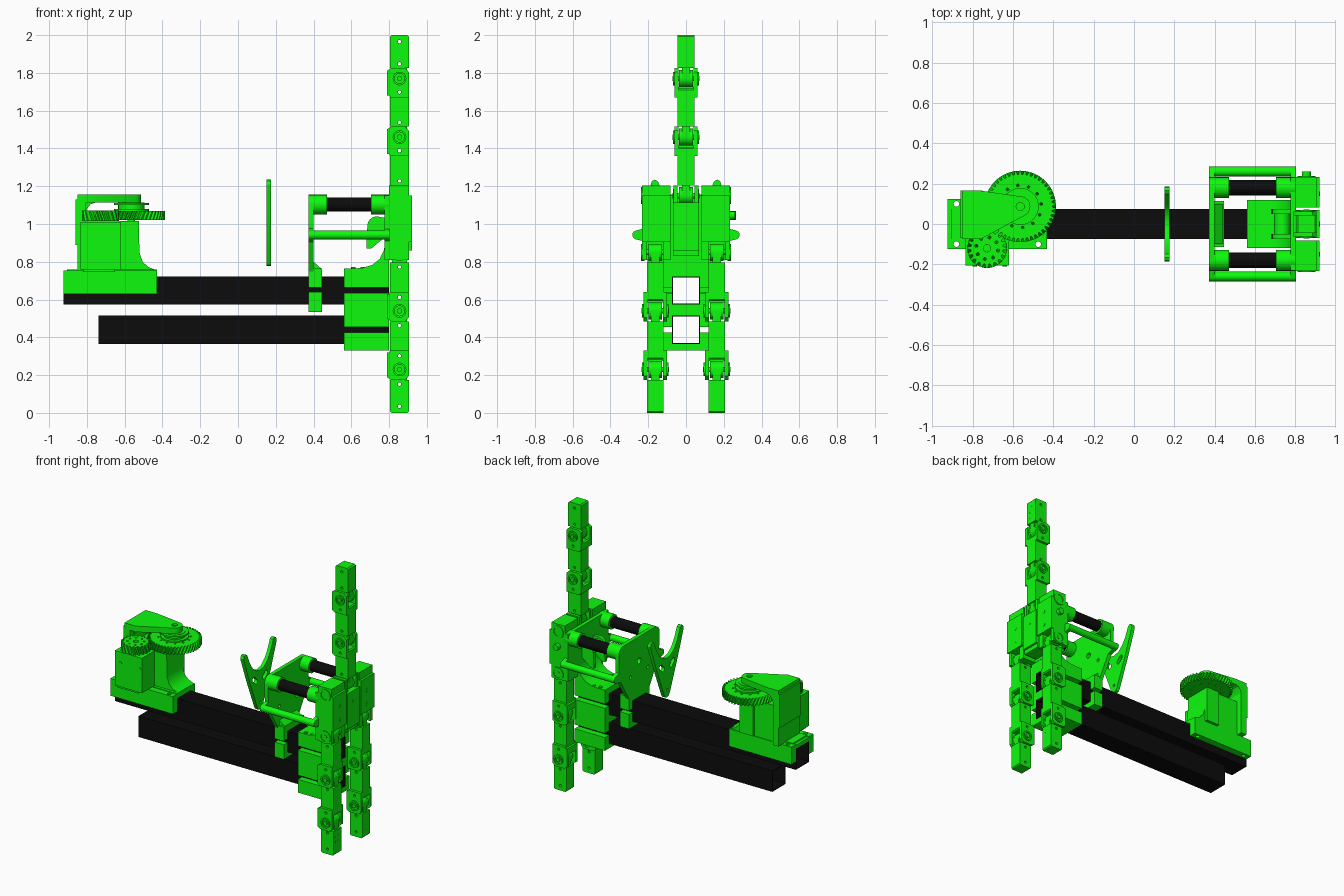
import bpy, bmesh
from math import sin, cos, pi
from mathutils import Vector
from mathutils.geometry import tessellate_polygon, convex_hull_2d

if "Cube" in bpy.data.objects:
    bpy.data.objects.remove(bpy.data.objects["Cube"])


def material(name, rgb):
    m = bpy.data.materials.new(name)
    m.diffuse_color = (*rgb, 1)
    m.use_nodes = True
    m.node_tree.nodes["Principled BSDF"].inputs["Base Color"].default_value = m.diffuse_color
    return m


GREEN = material("green_plastic", (0.004, 0.95, 0.004))
BLACK = material("black_tube", (0.0035, 0.0035, 0.0035))


def circle(u, v, r, n=24):
    return [(u + r * cos(2 * pi * i / n), v + r * sin(2 * pi * i / n)) for i in range(n)]


def rect(u0, v0, u1, v1):
    return [(u0, v0), (u1, v0), (u1, v1), (u0, v1)]


def hull(*groups):
    pts = [p for g in groups for p in g]
    return [pts[i] for i in convex_hull_2d([Vector(p) for p in pts])]


def prism(name, axis, loops, a, b, mat=GREEN):
    """Extrude an outline (first loop) with holes (other loops) from a to b along an axis."""
    flat = [p for loop in loops for p in loop]
    n = len(flat)
    place = {'x': lambda u, v, w: (w, u, v),
             'y': lambda u, v, w: (u, w, v),
             'z': lambda u, v, w: (u, v, w)}[axis]
    verts = [place(u, v, w) for w in (a, b) for u, v in flat]
    if len(loops) == 1:
        caps = [tuple(range(n))]
    else:
        caps = tessellate_polygon([[Vector((u, v, 0)) for u, v in l] for l in loops])
    faces = [tuple(t) for t in caps] + [tuple(i + n for i in t) for t in caps]
    start = 0
    for loop in loops:
        k = len(loop)
        faces += [(start + i, start + (i + 1) % k, n + start + (i + 1) % k, n + start + i)
                  for i in range(k)]
        start += k
    me = bpy.data.meshes.new(name)
    me.from_pydata(verts, [], faces)
    bm = bmesh.new()
    bm.from_mesh(me)
    bmesh.ops.recalc_face_normals(bm, faces=bm.faces[:])
    bm.to_mesh(me)
    bm.free()
    me.materials.append(mat)
    ob = bpy.data.objects.new(name, me)
    bpy.context.collection.objects.link(ob)
    return ob


def box(name, x0, x1, y0, y1, z0, z1, mat=GREEN):
    return prism(name, 'z', [rect(x0, y0, x1, y1)], z0, z1, mat)


def gear(name, x, y, r, teeth, z0, z1, holes, twist):
    outline = []
    for i in range(teeth):
        for f, rr in ((0, r - .018), (.3, r - .018), (.5, r), (.8, r)):
            t = 2 * pi * (i + f) / teeth
            outline.append((rr * cos(t), rr * sin(t)))
    ob = prism(name, 'z', [outline] + holes, z0, z1)
    for v in ob.data.vertices:          # slanted teeth
        t = twist * (v.co.z - z0) / (z1 - z0)
        px, py = v.co.x, v.co.y
        v.co.x, v.co.y = px * cos(t) - py * sin(t) + x, px * sin(t) + py * cos(t) + y


# Square tubes
for name, x0, zc in (("upper_tube", -.925, .648), ("lower_tube", -.738, .44)):
    prism(name, 'x', [rect(-.075, zc - .075, .075, zc + .075),
                      rect(-.069, zc - .069, .069, zc + .069)], x0, .80, BLACK)


# Clamp blocks around the tubes
def cap_block(name, x0, x1, w, z_open, z_notch, z_end):
    prism(name, 'x', [[(-w, z_open), (-.075, z_open), (-.075, z_notch), (.075, z_notch),
                       (.075, z_open), (w, z_open), (w, z_end), (-w, z_end)]], x0, x1)


cap_block("bracket_top", .56, .80, .12, .665, .723, .765)
cap_block("bracket_bottom", .56, .80, .12, .425, .365, .33)
prism("bracket_middle", 'x', [[
    (-.12, .455), (-.075, .455), (-.075, .515), (.075, .515), (.075, .455), (.12, .455),
    (.12, .635), (.075, .635), (.075, .573), (-.075, .573), (-.075, .635), (-.12, .635)]], .56, .80)
cap_block("carrier_clamp_top", .372, .445, .115, .665, .723, .765)
cap_block("carrier_clamp_bottom", .372, .445, .115, .64, .573, .535)
prism("bracket_gusset", 'y', [[(.56, .76), (.66, .768), (.71, .783), (.75, .815), (.772, .86),
                               (.78, .91), (.80, .91), (.80, .76)]], -.12, .12)
for sx in (.61, .66):
    for s in (-1, 1):
        prism("bracket_screw", 'z', [circle(sx, s * .1, .012, 12)], .76, .772)

# Cable guide behind the palm
for s in (-1, 1):
    prism("guide_cheek", 'y', [hull(circle(.735, .99, .05), rect(.68, .87, .705, .9),
                                    [(.79, 1.03), (.79, .94)])], s * .05, s * .075)
prism("guide_roller", 'y', [circle(.735, .985, .04)], -.05, .05)

# Carrier plate, palm plate, rods and sockets
tops = [circle(s * .18, 1.103, .052) for s in (-1, 1)]
sides = [circle(s * .195, .942, .03) for s in (-1, 1)]
prism("carrier_plate", 'x', [hull(*tops, *sides, rect(-.11, .74, .11, .76)),
                             circle(0, .98, .02), circle(-.1, .9, .012), circle(.1, .9, .012)],
      .372, .40)
prism("carrier_plate_chamfer", 'y', [[(.40, .76), (.445, .76), (.40, .80)]], -.1, .1)
prism("palm_back_plate", 'x', [rect(-.23, .81, .23, 1.15)], .775, .802)
for s in (-1, 1):
    for x0, x1 in ((.372, .40), (.775, .802)):
        prism("rod_ear", 'x', [hull(circle(s * .26, .942, .024),
                                    [(s * .19, .90), (s * .19, .985)])], x0, x1)
    prism("green_rod", 'x', [circle(s * .26, .942, .024)], .372, .80)
    prism("black_rod", 'x', [circle(s * .18, 1.103, .038)], .42, .75, BLACK)
    prism("carrier_socket", 'x', [circle(s * .18, 1.103, .052), circle(s * .18, 1.103, .038)],
          .39, .47)
    prism("palm_socket", 'x', [circle(s * .18, 1.103, .052), circle(s * .18, 1.103, .038)],
          .705, .80)

# Palm: two side knuckle blocks and a middle block, with finger slots
for s in (-1, 1):
    prism("palm_side_block", 'x', [[(s * y, z) for y, z in (
        (.081, .81), (.122, .81), (.122, .905), (.208, .905), (.208, .81), (.233, .81),
        (.233, 1.205), (.081, 1.205))]], .80, .905)
    prism("palm_side_cover", 'x', [rect(s * .081, .905, s * .233, 1.15)], .90, .92)
    for z in (.85, 1.15):
        prism("palm_boss", 'y', [circle(.855, z, .045), circle(.855, z, .03)],
              s * .22, s * .238)
    for z in (.96, 1.06):
        prism("palm_screw", 'x', [circle(s * .15, z, .012, 16)], .918, .922)
box("palm_middle_block", .80, .905, -.069, .069, .83, 1.115)
box("palm_middle_cover", .90, .92, -.069, .069, .86, 1.115)
prism("palm_screw", 'x', [circle(0, 1.04, .013, 16)], .918, .922)
prism("palm_side_knob", 'y', [circle(.855, 1.045, .022)], .23, .26)


# Fingers: the lower pair is the upper one turned upside down
def finger(yc, flip):
    Z = (lambda z: 2 - z) if flip else (lambda z: z)

    def part(name, loops, y0, y1):
        prism(name, 'y', [[(x, Z(z)) for x, z in l] for l in loops], yc + y0, yc + y1)

    hinges = (1.15, 1.46, 1.77)
    for i, h in enumerate(hinges):
        tip = i == 2
        top = 2.0 if tip else hinges[i + 1] - .052
        base = h + .055
        outline = [(.805, base), (.905, base), (.905, top - .008), (.897, top),
                   (.813, top), (.805, top - .008)]
        holes = [circle(.855, h + .078, .009, 12),
                 circle(.855, 1.965 if tip else top - .02, .009, 12)]
        part("finger_link", [outline] + holes, -.044, .044)
        part("finger_tongue", [hull(circle(.855, h, .044), rect(.815, h + .055, .895, h + .06))],
             -.022, .022)
        for s in (-1, 1):
            part("finger_spool", [circle(.855, h, .045)], s * .022, s * .036)
            part("hinge_boss", [circle(.855, h, .036), circle(.855, h, .026)], s * .06, s * .07)
            part("hinge_pin", [circle(.855, h, .014, 16)], s * .02, s * .072)
            if i:
                part("hinge_cheek", [[(.805, h - .1), (.905, h - .1), (.905, h + .035),
                                      (.885, h + .055), (.81, h + .055), (.79, h + .042),
                                      (.79, h - .065)], circle(.855, h - .072, .009, 12)],
                     s * .04, s * .062)
            elif not flip:
                part("hinge_cheek", [rect(.80, h - .05, .905, h + .055)], s * .046, s * .067)
        if i:
            box("finger_back_bridge", .79, .81, yc - .062, yc + .062,
                *sorted((Z(h - .09), Z(h - .045))))
    for dy, z in ((0, 1.95), (-.02, 1.91), (.02, 1.91), (-.02, 1.87), (.02, 1.87)):
        prism("fingertip_dot", 'x', [circle(yc + dy, Z(z), .007, 10)], .90, .9055)


finger(0, False)
finger(-.163, True)
finger(.163, True)

# Forked cable yoke
side = [(.0, 1.06), (.045, 1.072), (.085, 1.105), (.115, 1.15), (.14, 1.205), (.148, 1.225),
        (.165, 1.235), (.18, 1.228), (.187, 1.21), (.183, 1.19), (.12, 1.02), (.03, .80),
        (.018, .783), (0, .778)]
prism("cable_yoke", 'x',
      [side + [(-y, z) for y, z in reversed(side[1:-1])], circle(0, .83, .01, 16)]
      + [hull(circle(s * .045, .995, .016), circle(s * .07, 1.02, .016)) for s in (-1, 1)],
      .15, .176)

# Motor mount base, straddling the upper tube
box("mount_base_top", -.905, -.43, -.08, .08, .722, .76)
for s in (-1, 1):
    y0, y1 = sorted((s * .075, s * .125))
    prism("mount_base_side", 'z', [rect(-.925, y0, -.43, y1)]
          + [circle(x, s * .1, .014, 16) for x in (-.88, -.475)], .63, .755)
box("mount_base_end", -.925, -.90, -.08, .08, .722, .75)

# Motor tower, motor housing and rear column
prism("motor_tower", 'y', [[(-.83, .755), (-.43, .755), (-.475, .772), (-.505, .80), (-.522, .85),
                            (-.525, 1.015), (-.83, 1.015)]], -.06, .12)
box("bearing_block", -.63, -.525, .05, .14, .76, 1.015)
box("motor_housing", -.835, -.62, -.205, -.05, .76, 1.01)
box("motor_body", -.82, -.655, -.195, -.06, .745, .77)
for x in (-.79, -.64):
    prism("motor_screw", 'y', [circle(x, .93, .011, 12)], -.21, -.19)
box("rear_column", -.85, -.805, -.075, .165, .755, 1.12)
box("rear_column_top", -.86, -.825, -.07, .165, .89, 1.13)

# Gear pair with hub and support arm
GX, GY = -.564, .087
spokes = [circle(.105 * cos(t * pi / 6), .105 * sin(t * pi / 6), .007, 8) for t in range(12)]
gear("large_gear", GX, GY, .177, 46, 1.02, 1.07, spokes, .12)
dots = [circle(.055 * cos(t * pi / 4), .055 * sin(t * pi / 4), .008, 8) for t in range(8)]
gear("small_gear", -.728, -.12, .098, 20, 1.015, 1.072, dots + [circle(0, 0, .018, 16)], -.22)
prism("spool_core", 'z', [circle(GX, GY, .07, 32)], 1.065, 1.115)
prism("spool_flange_low", 'z', [circle(GX, GY, .092, 32)], 1.068, 1.08)
prism("spool_flange_high", 'z', [circle(GX, GY, .092, 32)], 1.10, 1.112)
prism("support_arm", 'z', [hull(rect(-.85, -.075, -.76, .165), circle(GX, GY, .05)),
                           circle(GX, GY, .02)], 1.113, 1.155)
prism("arm_fillet", 'y', [[(-.81, 1.05), (-.80, 1.08), (-.78, 1.105), (-.75, 1.115),
                           (-.81, 1.115)]], -.03, .165)
prism("gear_axle", 'z', [circle(GX, GY, .02, 16)], 1.0, 1.14)

# Smooth the round sides, keep the corners sharp
bpy.ops.object.select_all(action='SELECT')
bpy.context.view_layer.objects.active = bpy.context.selected_objects[0]
bpy.ops.object.shade_smooth_by_angle(angle=pi / 6)
